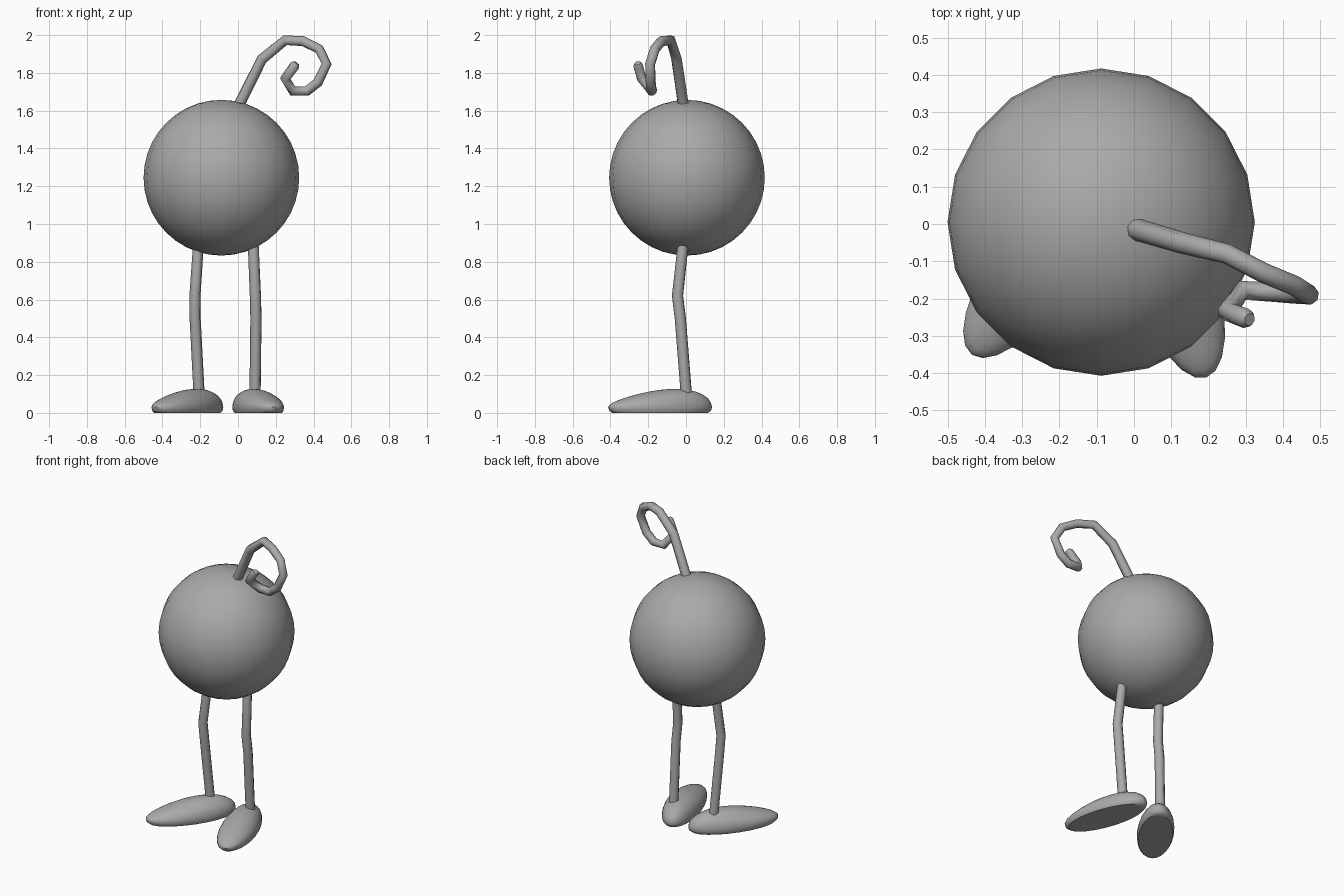
import bpy, bmesh, math
from mathutils import Vector, Matrix

if "Cube" in bpy.data.objects:
    bpy.data.objects.remove(bpy.data.objects["Cube"])

grey = bpy.data.materials.new("plain grey")
grey.diffuse_color = (0.4, 0.4, 0.4, 1)
grey.use_nodes = True
grey.node_tree.nodes["Principled BSDF"].inputs["Base Color"].default_value = grey.diffuse_color


def sphere_part(name, segments, rings, shape):
    """Unit sphere whose points are remapped by shape(co)."""
    mesh = bpy.data.meshes.new(name)
    bm = bmesh.new()
    bmesh.ops.create_uvsphere(bm, u_segments=segments, v_segments=rings, radius=1)
    for v in bm.verts:
        v.co = shape(v.co.copy())
    bmesh.ops.remove_doubles(bm, verts=bm.verts, dist=0.0001)
    bm.to_mesh(mesh)
    bm.free()
    obj = bpy.data.objects.new(name, mesh)
    bpy.context.collection.objects.link(obj)
    mesh.materials.append(grey)
    bpy.ops.object.select_all(action="DESELECT")
    obj.select_set(True)
    bpy.context.view_layer.objects.active = obj
    bpy.ops.object.shade_smooth_by_angle(angle=math.radians(40))
    return obj


def tube(name, points, sides_level=2):
    """Capped tube through (x, y, z, radius) points."""
    curve = bpy.data.curves.new(name, "CURVE")
    curve.dimensions = "3D"
    curve.bevel_depth = 1.0
    curve.bevel_resolution = sides_level
    curve.use_fill_caps = True
    spline = curve.splines.new("POLY")
    spline.points.add(len(points) - 1)
    for p, (x, y, z, r) in zip(spline.points, points):
        p.co = (x, y, z, 1)
        p.radius = r
    spline.use_smooth = True
    obj = bpy.data.objects.new(name, curve)
    bpy.context.collection.objects.link(obj)
    curve.materials.append(grey)


# Round body
sphere_part("body", 20, 20, lambda c: Vector((-0.088, 0.005, 1.245)) + c * 0.412)


# Flat-soled feet: egg-shaped, lower at the toe, turned outwards
def foot(name, x, y, turn):
    spin = Matrix.Rotation(turn, 3, "Z")

    def shape(c):
        lift = 1 + (0.35 if c.y > 0 else 0.4) * c.y
        z = max(0.0, 0.03 + 0.092 * c.z * (lift if c.z > 0 else 1))
        return spin @ Vector((c.x * 0.112, c.y * 0.288, z)) + Vector((x, y, 0))

    sphere_part(name, 24, 16, shape)


foot("right_foot", 0.107, -0.137, math.radians(17.5))
foot("left_foot", -0.268, -0.116, math.radians(-35.4))

# Thin legs with a slight knee bend
tube("right_leg", [(0.09, 0.003, 0.08, 0.03), (0.095, -0.03, 0.5, 0.03),
                   (0.092, -0.045, 0.62, 0.03), (0.081, -0.016, 0.885, 0.029)])
tube("left_leg", [(-0.205, 0.003, 0.08, 0.03), (-0.227, -0.03, 0.5, 0.03),
                  (-0.228, -0.045, 0.62, 0.03), (-0.21, -0.016, 0.885, 0.029)])

# Curled antenna
path = [(0.008, -0.015, 1.635), (0.127, -0.05, 1.873), (0.25, -0.08, 1.973),
        (0.345, -0.13, 1.968), (0.43, -0.165, 1.926), (0.469, -0.19, 1.847),
        (0.423, -0.187, 1.75), (0.365, -0.182, 1.704), (0.29, -0.178, 1.704),
        (0.25, -0.235, 1.77), (0.3, -0.253, 1.838), (0.31, -0.256, 1.852)]
radii = [0.03, 0.029] + [0.027] * 9 + [0.017]
tube("antenna", [(*p, r) for p, r in zip(path, radii)])
